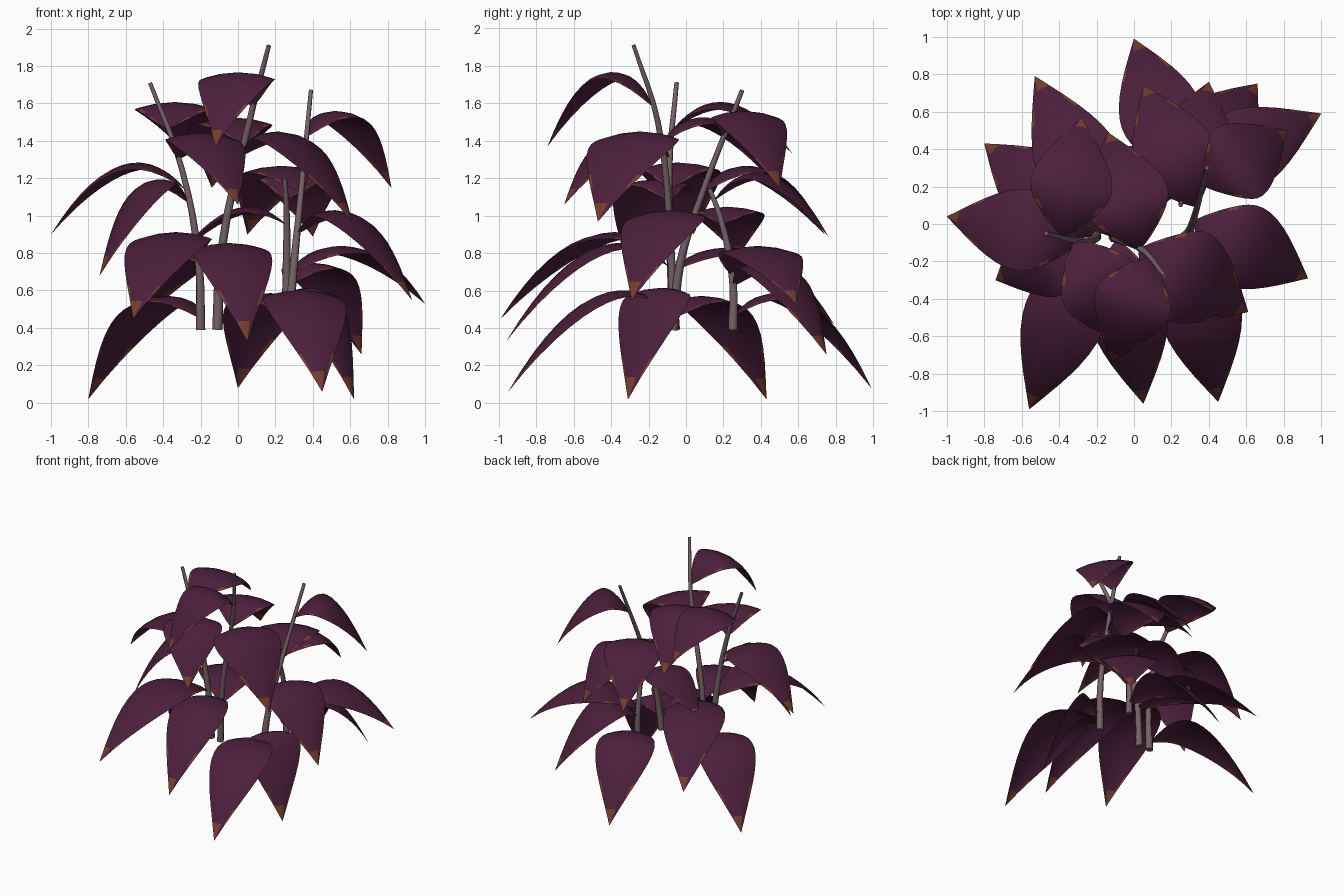
import bpy, bmesh, math
from mathutils import Vector

cube = bpy.data.objects.get("Cube")
if cube:
    bpy.data.objects.remove(cube, do_unlink=True)


def material(name, color):
    m = bpy.data.materials.new(name)
    m.diffuse_color = (*color, 1)
    m.use_nodes = True
    bsdf = m.node_tree.nodes["Principled BSDF"]
    bsdf.inputs["Base Color"].default_value = (*color, 1)
    bsdf.inputs["Roughness"].default_value = 0.8
    return m


PURPLE = material("dark purple leaf", (0.071, 0.0135, 0.044))
BROWN = material("dry brown edge", (0.17, 0.047, 0.026))
BARK = material("grey stem", (0.18, 0.12, 0.135))

# Stem centre lines, from the ground end up
STEMS = {
    "left": [(-.20, -.06, .39), (-.21, -.08, .75), (-.30, -.09, 1.25), (-.47, -.05, 1.71)],
    "middle": [(-.11, -.07, .39), (-.09, -.08, .8), (.06, -.15, 1.5), (.165, -.28, 1.91)],
    "right": [(.27, -.07, .39), (.30, -.03, .75), (.335, .08, 1.1), (.39, .30, 1.67)],
    "back": [(.26, .25, .39), (.26, .25, .65), (.26, .18, 1.0), (.25, .10, 1.2)],
}


def make_stem(name, points):
    curve = bpy.data.curves.new(name + "_stem", "CURVE")
    curve.dimensions = "3D"
    curve.bevel_depth = 0.028
    curve.bevel_resolution = 1
    curve.resolution_u = 4
    curve.use_fill_caps = True
    spline = curve.splines.new("BEZIER")
    spline.bezier_points.add(len(points) - 1)
    for i, (bp, co) in enumerate(zip(spline.bezier_points, points)):
        bp.co = co
        bp.handle_left_type = bp.handle_right_type = "AUTO"
        bp.radius = 1 - 0.57 * i / (len(points) - 1)
    curve.materials.append(BARK)
    obj = bpy.data.objects.new(name + "_stem", curve)
    bpy.context.collection.objects.link(obj)
    bpy.ops.object.select_all(action="DESELECT")
    obj.select_set(True)
    bpy.context.view_layer.objects.active = obj
    bpy.ops.object.convert(target="MESH")
    bpy.ops.object.shade_smooth_by_angle(angle=math.radians(70))


def on_stem(name, z):
    """Point on a stem at a given height."""
    pts = [Vector(p) for p in STEMS[name]]
    for a, b in zip(pts, pts[1:]):
        if z <= b.z:
            break
    return a.lerp(b, (z - a.z) / (b.z - a.z))


ROWS = 14
ACROSS = (-1, -.86, -.5, 0, .5, .86, 1)


def make_leaf(index, stem, height, tip, arch=.38, width=.22):
    base, tip = on_stem(stem, height), Vector(tip)
    flat = Vector((tip.x - base.x, tip.y - base.y, 0))
    ctrl = base + flat * .45 + Vector((0, 0, arch))
    side = Vector((-flat.y, flat.x, 0)).normalized()
    start, end = (ctrl - base).length, (tip - ctrl).length
    bm = bmesh.new()
    grid = []
    for r in range(ROWS + 1):
        t = r / ROWS
        p = base * (1 - t) ** 2 + ctrl * 2 * t * (1 - t) + tip * t * t
        tangent = ((ctrl - base) * (1 - t) + (tip - ctrl) * t).normalized()
        normal = tangent.cross(side)
        # distance along the blade sets its width
        along = min(1, (2 * start * t + (end - start) * t * t) / (start + end))
        half = max(width * math.sin(math.pi * along ** .83), .001)
        # the blade folds down gently on both sides of the midrib
        grid.append([bm.verts.new(p + side * half * s - normal * half * .18 * s * s)
                     for s in ACROSS])
    for r in range(ROWS):
        for c in range(len(ACROSS) - 1):
            f = bm.faces.new((grid[r][c], grid[r + 1][c],
                              grid[r + 1][c + 1], grid[r][c + 1]))
            f.smooth = True
            # withered spots on the rim, close to the tip and the stalk
            rim = c in (0, len(ACROSS) - 2)
            spot = rim and r in (1, 3, ROWS - 2 - index % 2)
            f.material_index = int(spot or (r == ROWS - 1 and c < 4))
    bmesh.ops.recalc_face_normals(bm, faces=bm.faces)
    if sum(f.normal.z for f in bm.faces) < 0:
        bmesh.ops.reverse_faces(bm, faces=bm.faces)
    name = f"leaf_{index:02d}"
    mesh = bpy.data.meshes.new(name)
    bm.to_mesh(mesh)
    bm.free()
    mesh.materials.append(PURPLE)
    mesh.materials.append(BROWN)
    bpy.context.collection.objects.link(bpy.data.objects.new(name, mesh))


for stem_name, stem_points in STEMS.items():
    make_stem(stem_name, stem_points)

# Stem, height on it, leaf tip, and optionally arch and half width
LEAVES = [
    # lowest whorl
    ("left", .45, (-.80, .43, .02)),
    ("right", .49, (.62, -.31, .02), .40),
    ("back", .46, (0, .99, .08)),
    ("right", .47, (.45, -.95, .06), .40),
    # lower middle
    ("middle", .72, (.05, -.96, .33), .40, .21),
    ("left", .78, (-.56, -.99, .45)),
    ("back", .62, (.66, .75, .26)),
    ("back", .68, (1.0, .59, .53)),
    ("middle", .70, (-.53, .79, .42), .36, .23),
    # upper middle
    ("right", .90, (.93, -.29, .55), .38, .23),
    ("left", 1.14, (-1.0, .04, .90)),
    ("left", 1.07, (-.74, -.30, .68)),
    ("right", 1.12, (.05, .74, .90)),
    ("back", 1.08, (.40, .76, .89)),
    ("back", .95, (-.32, .28, .78), .26, .19),
    # top
    ("right", 1.42, (.82, .50, 1.15)),
    ("middle", 1.58, (-.12, -.74, 1.37), .46, .21),
    ("left", 1.30, (0, -.65, 1.06)),
    ("middle", 1.32, (.61, -.47, .97), .38, .26),
    ("left", 1.46, (-.28, .57, 1.33), .35),
    ("middle", 1.38, (-.14, .49, 1.15), .38, .23),
]
for i, leaf in enumerate(LEAVES):
    make_leaf(i + 1, *leaf)
